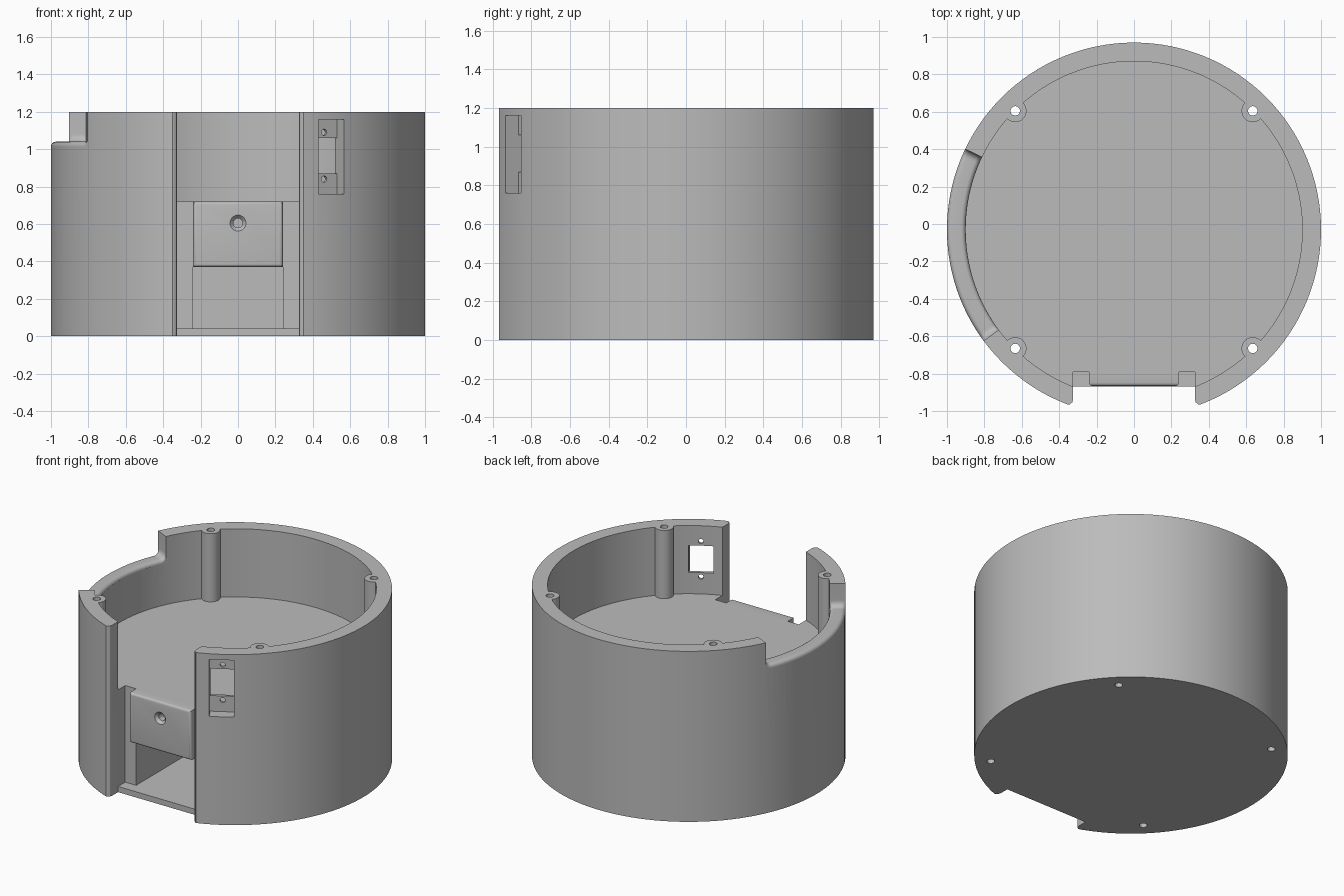
import bpy, bmesh
from math import sin, cos, pi, radians, sqrt
from mathutils import Matrix, Vector

cube = bpy.data.objects.get("Cube")
if cube:
    bpy.data.objects.remove(cube, do_unlink=True)

CY = -0.03        # centre of the round body
TOP, DECK, BASE = 1.2, 0.72, 0.04
GAP, PANE = 0.325, 0.24

grey = bpy.data.materials.new("plain grey")
grey.use_nodes = True
grey.diffuse_color = (0.5, 0.5, 0.5, 1)
grey.node_tree.nodes["Principled BSDF"].inputs["Base Color"].default_value = grey.diffuse_color


def finish(name, bm):
    bmesh.ops.recalc_face_normals(bm, faces=bm.faces)
    mesh = bpy.data.meshes.new(name)
    bm.to_mesh(mesh)
    bm.free()
    mesh.materials.append(grey)
    ob = bpy.data.objects.new(name, mesh)
    bpy.context.collection.objects.link(ob)
    return ob


def box(name, x0, x1, y0, y1, z0, z1, matrix=Matrix()):
    bm = bmesh.new()
    bmesh.ops.create_cube(bm, size=1)
    for v in bm.verts:
        v.co = matrix @ Vector((x0 + (v.co.x + 0.5) * (x1 - x0),
                                y0 + (v.co.y + 0.5) * (y1 - y0),
                                z0 + (v.co.z + 0.5) * (z1 - z0)))
    return finish(name, bm)


def rod(name, start, end, r0, r1=None, sides=32):
    a, b = Vector(start), Vector(end)
    bm = bmesh.new()
    bmesh.ops.create_cone(bm, cap_ends=True, segments=sides, radius1=r0,
                          radius2=r0 if r1 is None else r1, depth=(b - a).length)
    turn = (b - a).to_track_quat('Z', 'Y').to_matrix().to_4x4()
    bm.transform(Matrix.Translation((a + b) / 2) @ turn)
    return finish(name, bm)


def prism(name, outline, z0, z1):
    bm = bmesh.new()
    face = bm.faces.new([bm.verts.new((x, y, z0)) for x, y in outline])
    ext = bmesh.ops.extrude_face_region(bm, geom=[face])
    for v in ext["geom"]:
        if isinstance(v, bmesh.types.BMVert):
            v.co.z = z1
    return finish(name, bm)


def cut(target, cutter):
    mod = target.modifiers.new("cut", 'BOOLEAN')
    mod.operation = 'DIFFERENCE'
    mod.solver = 'EXACT'
    mod.object = cutter
    bpy.context.view_layer.update()
    bpy.context.view_layer.objects.active = target
    bpy.ops.object.modifier_apply(modifier=mod.name)
    bpy.data.objects.remove(cutter, do_unlink=True)


def arc_sweep(name, section):
    """Sweep a (radius, height above sill) section along the rim opening."""
    a0, a1, fillet, n = radians(154.5), radians(216.5), 0.04, 72
    bm = bmesh.new()
    rings = []
    for i in range(n + 1):
        # cosine spacing puts more steps in the filleted ends
        a = a0 + (a1 - a0) * (1 - cos(pi * i / n)) / 2
        near = max(0, fillet - min(a - a0, a1 - a))
        sill = 1.04 + fillet - sqrt(max(0, fillet ** 2 - near ** 2))
        rings.append([bm.verts.new((r * cos(a), CY + r * sin(a), z if z > 1.15 else sill + z))
                      for r, z in section])
    m = len(section)
    for p, q in zip(rings, rings[1:]):
        for j in range(m):
            k = (j + 1) % m
            bm.faces.new((p[j], p[k], q[k], q[j]))
    bm.faces.new(rings[0])
    bm.faces.new(rings[-1])
    return finish(name, bm)


def smooth(ob):
    bpy.ops.object.select_all(action='DESELECT')
    ob.select_set(True)
    bpy.context.view_layer.objects.active = ob
    bpy.ops.object.shade_smooth_by_angle(angle=radians(30))


# Frame of the flat switch mount: local x tangent, local y outward
out, tan = Vector((0.5, -sqrt(0.75), 0)), Vector((sqrt(0.75), 0.5, 0))
mount = Matrix(((tan.x, out.x, 0, 0), (tan.y, out.y, 0, CY), (0, 0, 1, 0), (0, 0, 0, 1)))
posts = [(sx * 0.635, CY + sy * 0.635) for sx in (-1, 1) for sy in (-1, 1)]

# Round body
body = rod("round_body", (0, CY, 0), (0, CY, TOP), 1, sides=128)

# Upper bowl, leaving the screw posts and the flat mount standing
bowl = rod("bowl_cutter", (0, CY, DECK), (0, CY, 1.3), 0.9, sides=128)
cut(bowl, box("mount_keep", -0.42, 0.22, 0.835, 1.1, 0.5, 1.5, mount))
for x, y in posts:
    cut(bowl, rod("post_keep", (x, y, 0.5), (x, y, 1.5), 0.06))
cut(body, bowl)

# Front gap with rounded outer lips
half = [(GAP, -0.87), (GAP, -0.935), (0.33, -0.953), (0.342, -0.964), (0.36, -0.969),
        (0.38, -1.0), (0.38, -1.2)]
cut(body, prism("gap_cutter", half + [(-x, y) for x, y in reversed(half)], -0.1, 1.3))
cut(body, box("upper_gap_cutter", -GAP, GAP, -1.1, -0.7, DECK, 1.3))
cut(body, box("front_recess_cutter", -GAP, GAP, -1.1, -0.79, BASE, 1.3))

# Pocket under the deck
cut(body, box("pocket_cutter", -PANE, PANE, -1.1, 0.2, BASE, 0.37))

# Screw holes
for x, y in posts:
    cut(body, rod("screw_cutter", (x, y, -0.1), (x, y, 1.3), 0.025, sides=24))

# Switch recess, window and its two small holes
cut(body, box("recess_cutter", -0.08, 0.08, 0.92, 1.2, 0.76, 1.16, mount))
cut(body, box("window_cutter", -0.08, 0.08, 0.7, 1.2, 0.87, 1.06, mount))
for z in (0.84, 1.09):
    cut(body, rod("pin_cutter", mount @ Vector((0, 0.7, z)), mount @ Vector((0, 1.1, z)),
                  0.017, sides=20))

# Lowered rim with a rolled edge
cut(body, arc_sweep("rim_cutter", [(0.8, -0.025), (1.1, -0.025), (1.1, 1.3), (0.8, 1.3)]))
R = 0.025
steps = [i * pi / 12 for i in range(7)]
lip = [(0.9, -0.03)]
lip += [(0.9 + R - R * cos(t), R * sin(t) - R) for t in steps]
lip += [(1 - R + R * sin(t), R * cos(t) - R) for t in steps]
lip += [(1, -0.03)]
smooth(arc_sweep("rolled_rim", lip))
smooth(body)

# Front pane with softened front edges and a countersunk hole
pane = box("front_pane", -PANE, PANE, -0.866, -0.79, 0.37, DECK)
bm = bmesh.new()
bm.from_mesh(pane.data)
front = [e for e in bm.edges if all(v.co.y < -0.85 for v in e.verts)]
bmesh.ops.bevel(bm, geom=front, offset=0.018, segments=4, profile=0.5, affect='EDGES')
bm.to_mesh(pane.data)
bm.free()
cut(pane, rod("hole_cutter", (0, -0.9, 0.605), (0, -0.8, 0.605), 0.025))
cut(pane, rod("sink_cutter", (0, -0.87, 0.605), (0, -0.845, 0.605), 0.046, 0.024))
smooth(pane)
